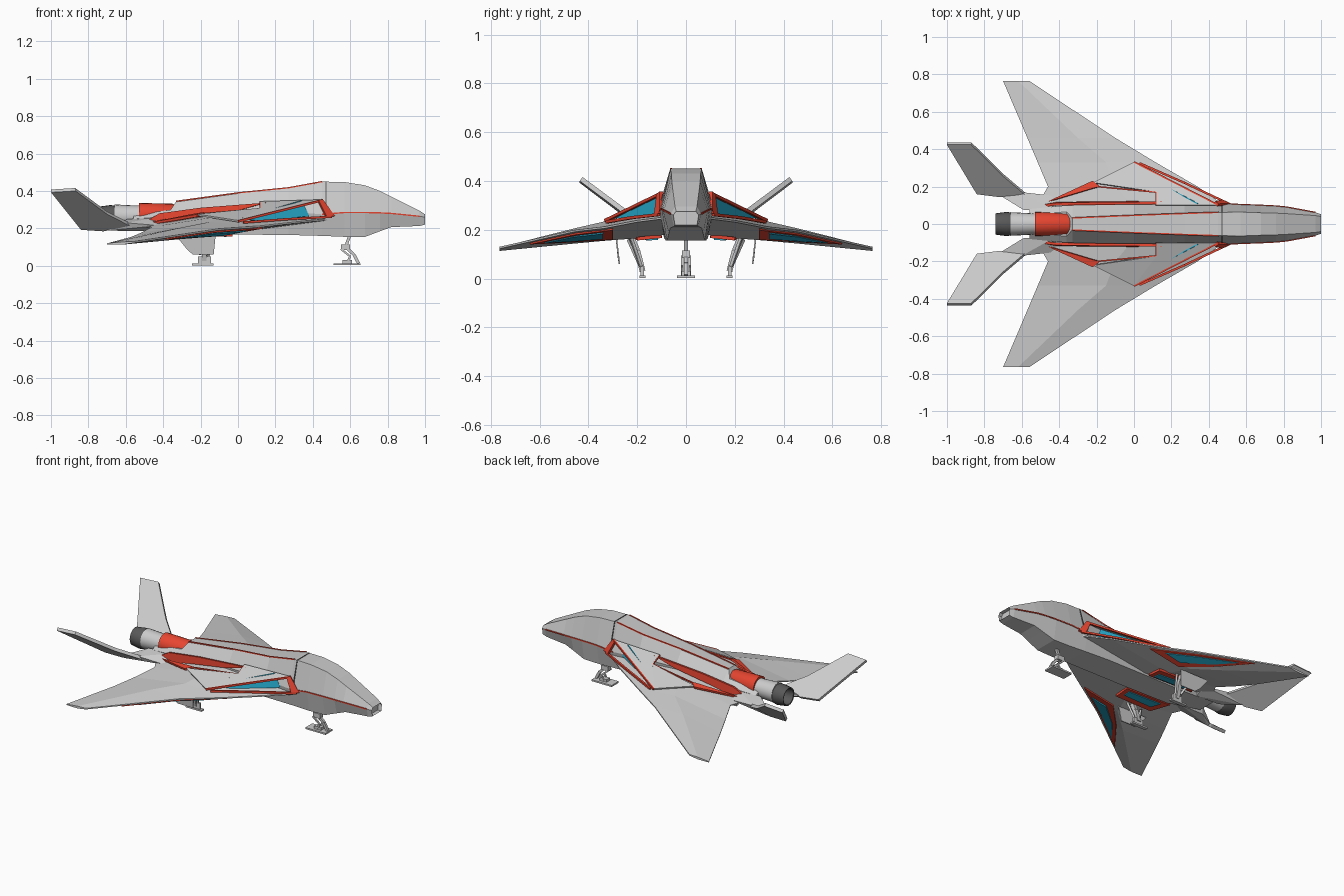
import bpy, bmesh
from math import sin, cos, pi
from mathutils import Vector

if "Cube" in bpy.data.objects:
    bpy.data.objects.remove(bpy.data.objects["Cube"])

MATS = {}
COLORS = {"red": (0.8, 0.06, 0.03, 1), "blue": (0.02, 0.4, 0.6, 1), "dark": (0.1, 0.1, 0.1, 1)}


def finish(name, bm, color=None, mirror=False):
    bmesh.ops.recalc_face_normals(bm, faces=bm.faces)
    me = bpy.data.meshes.new(name)
    bm.to_mesh(me)
    bm.free()
    ob = bpy.data.objects.new(name, me)
    bpy.context.collection.objects.link(ob)
    if color:
        if color not in MATS:
            MATS[color] = bpy.data.materials.new(color)
            MATS[color].diffuse_color = COLORS[color]
        me.materials.append(MATS[color])
    if mirror:
        m = ob.modifiers.new("mirror", 'MIRROR')
        m.use_axis = (False, True, False)
    return ob


def loft(bm, rings, cap=True):
    rows = [[bm.verts.new(p) for p in r] for r in rings]
    n = len(rows[0])
    for a, b in zip(rows, rows[1:]):
        for i in range(n):
            bm.faces.new((a[i], a[(i + 1) % n], b[(i + 1) % n], b[i]))
    if cap:
        return bm.faces.new(rows[0]), bm.faces.new(rows[-1])


def hull(name, pts, color=None, mirror=True):
    bm = bmesh.new()
    for p in pts:
        bm.verts.new(p)
    bmesh.ops.convex_hull(bm, input=bm.verts)
    return finish(name, bm, color, mirror)


def plate(name, pts, t, color=None, mirror=True):
    """Flat panel of thickness t centred on the given outline."""
    pts = [Vector(p) for p in pts]
    n = Vector()
    for a, b in zip(pts, pts[1:] + pts[:1]):
        n += a.cross(b)
    n = n.normalized() * t / 2
    bm = bmesh.new()
    loft(bm, [[p + n for p in pts], [p - n for p in pts]])
    return finish(name, bm, color, mirror)


def beam(name, path, w, color=None, mirror=True):
    """Square bars along a polyline."""
    bm = bmesh.new()
    for p, q in zip(path, path[1:]):
        p, q = Vector(p), Vector(q)
        r = (q - p).to_track_quat('Z', 'Y').to_matrix()
        sq = [r @ Vector((a * w, b * w, 0)) for a, b in ((1, 1), (-1, 1), (-1, -1), (1, -1))]
        loft(bm, [[p + s for s in sq], [q + s for s in sq]])
    return finish(name, bm, color, mirror)


def lathe(name, prof, z, color=None, n=20):
    bm = bmesh.new()
    loft(bm, [[(x, r * cos(2 * pi * i / n), z + r * sin(2 * pi * i / n)) for i in range(n)]
              for x, r in prof])
    ob = finish(name, bm, color)
    bpy.context.view_layer.objects.active = ob
    ob.select_set(True)
    bpy.ops.object.shade_smooth_by_angle()
    ob.select_set(False)


def box(name, x, y, z, color=None, mirror=True):
    return hull(name, [(a, b, c) for a in x for b in y for c in z], color, mirror)


# Fuselage: x, top half width, top z, widest half width, its z, bottom half width, bottom z
secs = [(1.0, .04, .275, .052, .26, .045, .22), (.97, .045, .295, .062, .265, .05, .213),
        (.82, .055, .37, .09, .28, .065, .207), (.76, .058, .4, .096, .283, .07, .185),
        (.68, .06, .43, .1, .285, .078, .155), (.57, .064, .448, .104, .285, .082, .155),
        (.45, .062, .45, .11, .275, .085, .16), (.27, .056, .417, .11, .29, .09, .165),
        (0, .046, .39, .107, .295, .09, .167), (-.33, .032, .345, .103, .27, .085, .17),
        (-.36, .065, .3, .1, .265, .08, .175), (-.56, .05, .27, .08, .25, .06, .2)]
bm = bmesh.new()
nose, _ = loft(bm, [[(x, -a, b), (x, a, b), (x, c, d), (x, e, f), (x, -e, f), (x, -c, d)]
                    for x, a, b, c, d, e, f in secs])
bmesh.ops.inset_region(bm, faces=[nose], thickness=.012)
bmesh.ops.translate(bm, verts=nose.verts, vec=(-.025, 0, 0))
finish("fuselage", bm)

# Red trim lines on the nose sides, spine and canopy joint
beam("nose_trim", [(x, c, d) for x, a, b, c, d, e, f in secs[1:7]], .0035, "red")
beam("spine_trim", [(x, a, b) for x, a, b, c, d, e, f in secs[6:10]], .0035, "red")
beam("canopy_joint", [(.47, 0, .449), (.47, .062, .449), (.47, .1, .32)], .003, "dark")

# Wing stations: y, leading edge x z, crest x z, trailing edge x z, underside z
wing = [(.08, .51, .25, .0, .29, -.53, .215, .18), (.2, .34, .235, -.1, .265, -.46, .205, .165),
        (.33, .115, .21, -.15, .235, -.515, .175, .155), (.46, -.1, .195, -.3, .205, -.57, .152, .143),
        (.765, -.56, .126, -.62, .128, -.7, .117, .113)]
bm = bmesh.new()
loft(bm, [[(lx, y, lz + .004), (cx, y, cz), (tx, y, tz + .003), (tx, y, tz - .003), (cx, y, uz),
           (lx, y, lz - .004)] for y, lx, lz, cx, cz, tx, tz, uz in wing])
finish("wing", bm, None, True)


def under(y, f, off):
    """Point on the wing underside, f from leading edge to lowest line."""
    for a, b in zip(wing, wing[1:]):
        if y <= b[0]:
            t = (y - a[0]) / (b[0] - a[0])
            g = [p + t * (q - p) for p, q in zip(a, b)]
            return (g[1] + f * (g[3] - g[1]), y, g[2] - .004 + f * (g[7] - g[2] + .004) - off)


# Underside panels: red frames with blue inserts
plate("underwing_frame", [under(*p, .003) for p in ((.3, .12), (.46, .12), (.64, .15), (.46, .75), (.3, .85))],
      .008, "red")
plate("underwing_insert", [under(*p, .007) for p in ((.34, .22), (.46, .22), (.58, .25), (.46, .6), (.34, .65))],
      .008, "blue")
plate("belly_frame", [(-.03, .1, .173), (-.03, .2, .163), (-.3, .21, .168), (-.36, .1, .182)], .014, "red")
plate("belly_insert", [(-.06, .115, .168), (-.06, .16, .164), (-.27, .17, .168), (-.3, .115, .174)], .018, "blue")

# Intake roof, with its red rim and blue interior
A, B, C = (.45, .1, .35), (.0, .33, .238), (-.22, .22, .272)
E, F = (.12, .17, .305), (.12, .1, .34)
plate("intake_roof_inner", [A, B, E, F], .01)
plate("intake_roof_outer", [B, C, E], .01)
beam("intake_upper_rim", [A, B], .006, "red")
beam("intake_lower_rim", [(.5, .112, .262), (.27, .22, .25), (.03, .325, .232)], .006, "red")
plate("intake_post", [(.45, .102, .355), (.515, .104, .265), (.47, .125, .265), (.43, .115, .345)], .014, "red")
plate("intake_interior", [(.38, .108, .265), (.34, .108, .35), (.0, .29, .25), (.12, .24, .24)], .006, "blue")

# Red exhaust slot above each wing root
plate("exhaust_wall", [(-.53, .092, .215), (-.42, .106, .28), (-.2, .11, .31), (.15, .113, .337),
                       (0, .115, .295), (-.25, .113, .255), (-.42, .11, .222)], .014, "red")
plate("exhaust_lip", [(-.47, .115, .226), (-.22, .23, .268), (-.18, .2, .28), (-.22, .19, .275)], .014, "red")
beam("exhaust_edge", [(-.2, .2, .278), E, F], .004, "red")

# Engine
lathe("engine_cowl", [(-.32, .045), (-.35, .06), (-.53, .064)], .272, "red")
lathe("engine_pipe", [(-.5, .06), (-.54, .057), (-.66, .063)], .265)
lathe("engine_nozzle", [(-.655, .06), (-.68, .065), (-.74, .057), (-.738, .05), (-.68, .045)], .26, "dark")

# Tail booms and canted fins
hull("tail_boom", [(-.42, .07, .26), (-.42, .15, .215), (-.42, .07, .185), (-.53, .13, .225), (-.59, .075, .25),
                   (-.59, .075, .19), (-.6, .17, .23), (-.72, .155, .2), (-.7, .16, .188), (-.55, .12, .19)])
plate("tail_fin", [(-1, .43, .4), (-.87, .43, .408), (-.7, .262, .283), (-.58, .16, .222), (-.72, .15, .192),
                   (-.84, .165, .2)], .02)

# Nose landing gear
box("nose_foot", (.51, .655), (0, .036), (.003, .013))
box("nose_ankle", (.56, .61), (0, .018), (.01, .03))
beam("nose_strut", [(.6, 0, .17), (.575, 0, .1), (.62, 0, .06), (.645, 0, .012)], .008, None, False)
beam("nose_brace", [(.55, .016, .09), (.6, .016, .05), (.58, .016, .015)], .005)
box("nose_knee", (.55, .6), (0, .016), (.085, .115))

# Main landing gear with doors
box("main_foot", (-.245, -.13), (.166, .19), (.002, .012))
box("main_ankle", (-.215, -.145), (.172, .186), (.012, .05))
beam("main_strut", [(-.18, .225, .17), (-.18, .2, .115), (-.18, .178, .03)], .012)
beam("main_brace", [(-.25, .235, .16), (-.2, .19, .06)], .006)
beam("main_brace_front", [(-.14, .225, .165), (-.16, .185, .05)], .006)
plate("main_gear_door", [(-.33, .285, .16), (-.27, .277, .085), (-.24, .273, .06), (-.13, .273, .06),
                         (-.12, .285, .16)], .006)

for m in bpy.data.materials:
    if m.users and not m.is_grease_pencil:
        m.use_nodes = True
        m.node_tree.nodes["Principled BSDF"].inputs["Base Color"].default_value = m.diffuse_color
